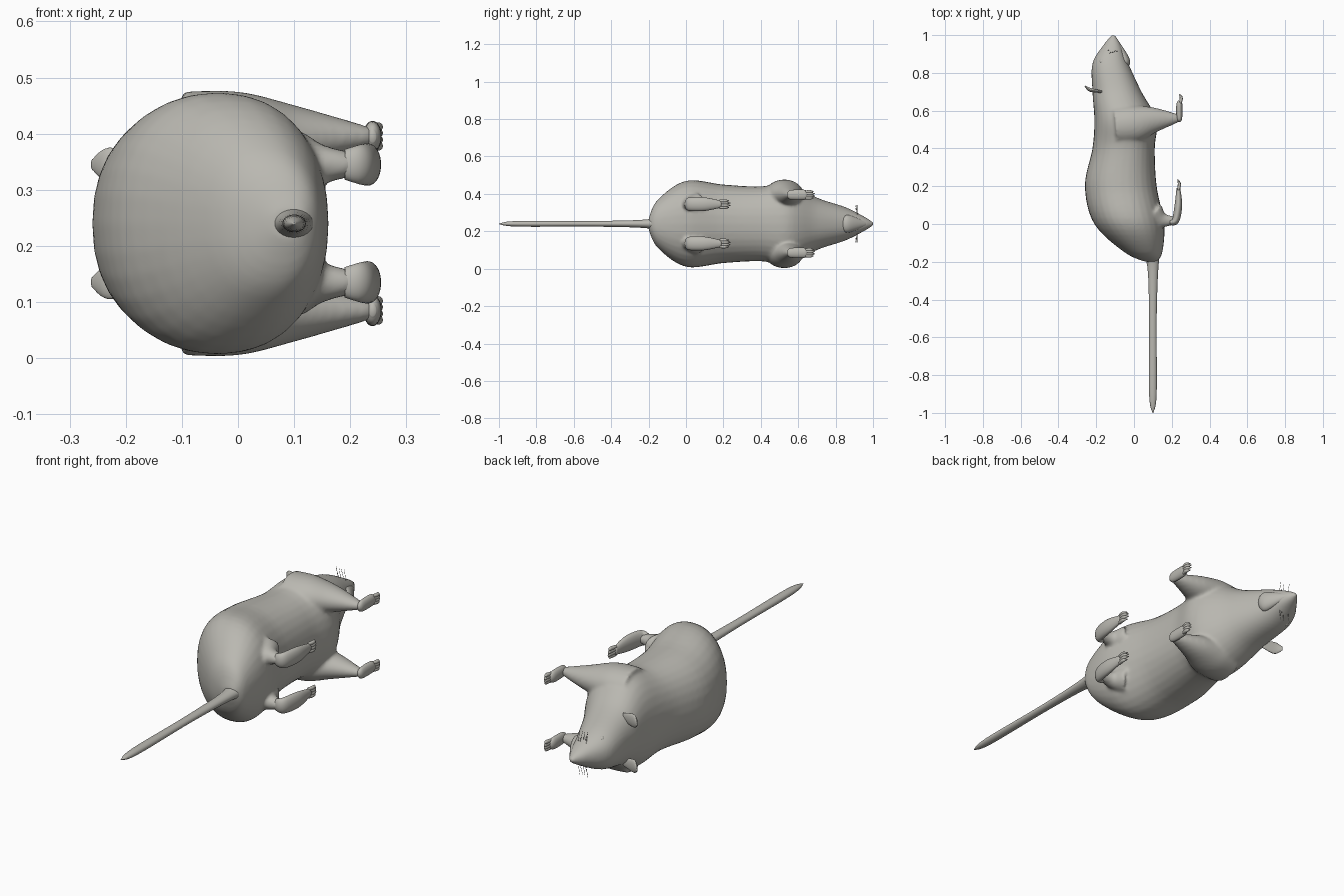
import bpy, bmesh, math
from mathutils import Vector

if "Cube" in bpy.data.objects:
    bpy.data.objects.remove(bpy.data.objects["Cube"])

MIDDLE = 0.24   # height of the animal's plane of symmetry, as it lies on its side
SIDES = 32

fur = bpy.data.materials.new("warm grey")
fur.use_nodes = True
fur.diffuse_color = (0.49, 0.48, 0.44, 1)
fur.node_tree.nodes["Principled BSDF"].inputs["Base Color"].default_value = fur.diffuse_color


def smooth_path(stations, steps=6):
    """Interpolate smoothly through a list of stations."""
    rows = [Vector(station) for station in stations]
    padded = [rows[0]] + rows + [rows[-1]]
    result = []
    for before, start, end, after in zip(padded, padded[1:], padded[2:], padded[3:]):
        leave, arrive = (end - before) / 2, (after - start) / 2
        for step in range(steps):
            t = step / steps
            blend = t * t * (3 - 2 * t)
            result.append(start.lerp(end, blend)
                          + leave * t * (1 - t) ** 2 - arrive * t * t * (1 - t))
    return result + [rows[-1]]


def skin_rings(bm, rings):
    """Join neighbouring rings of vertices and cap both ends."""
    for ring, following in zip(rings, rings[1:]):
        for k in range(SIDES):
            bm.faces.new((ring[k - 1], ring[k], following[k], following[k - 1]))
    bm.faces.new(rings[0])
    bm.faces.new(rings[-1])


def add_ring(bm, centre, across, height, power=2):
    """Rounded section spanning the across vector and the vertical."""
    ring = []
    for k in range(SIDES):
        angle = math.tau * k / SIDES
        c, s = (math.copysign(abs(f) ** (2 / power), f) for f in (math.cos(angle), math.sin(angle)))
        ring.append(bm.verts.new(centre + across * c + Vector((0, 0, height * s))))
    return ring


def limb(bm, stations, flat=1, offset=0):
    """Tapered tube along stations of x, y and radius, at a sideways offset."""
    path = smooth_path(stations)
    rings = []
    for i, (x, y, radius) in enumerate(path):
        ahead = path[min(i + 1, len(path) - 1)] - path[max(i - 1, 0)]
        across = Vector((ahead.y, -ahead.x, 0)).normalized() * radius
        rings.append(add_ring(bm, Vector((x, y, MIDDLE + offset)), across, radius * flat))
    skin_rings(bm, rings)


def finish(name, bm):
    """Turn the bmesh into a smooth object."""
    bmesh.ops.recalc_face_normals(bm, faces=bm.faces)
    mesh = bpy.data.meshes.new(name)
    bm.to_mesh(mesh)
    bm.free()
    mesh.materials.append(fur)
    mesh.shade_smooth()
    obj = bpy.data.objects.new(name, mesh)
    bpy.context.collection.objects.link(obj)
    return obj


def single_limb(name, stations, flat=1, offset=0):
    bm = bmesh.new()
    limb(bm, stations, flat, offset)
    finish(name, bm)


def paw(name, stations, flat, offset, reach):
    """Foot with four toes fanned over the width of its end."""
    bm = bmesh.new()
    limb(bm, stations, flat, offset)
    x, y, radius = stations[-1]
    for fan in (-1, -0.35, 0.35, 1):
        length = reach * (1 - fan * fan / 5)
        toe = [(x, y - radius, radius * 0.7), (x + radius / 2, y + length / 2, radius * 0.8),
               (x - radius / 2, y + length, radius / 8)]
        limb(bm, toe, offset=offset + fan * abs(offset) / offset * radius * flat)
    finish(name, bm)


# Torso and head: length position, back, belly, half width
torso = [(-0.2, 0.06, 0.12, 0.03), (-0.15, -0.05, 0.15, 0.13), (0, -0.21, 0.16, 0.23),
         (0.2, -0.26, 0.12, 0.21), (0.4, -0.22, 0.11, 0.2), (0.55, -0.21, 0.12, 0.22),
         (0.7, -0.22, 0.04, 0.14), (0.85, -0.22, -0.03, 0.09), (0.95, -0.16, -0.07, 0.04),
         (1, -0.12, -0.1, 0.01)]
bm = bmesh.new()
skin_rings(bm, [add_ring(bm, Vector(((back + belly) / 2, y, MIDDLE)),
                         Vector(((belly - back) / 2, 0, 0)), width, power=2.2)
                for y, back, belly, width in smooth_path(torso)])

# Shoulders and ankles, merged softly into the torso
for side in (1, -1):
    limb(bm, [(-0.1, 0.52, 0.1), (0, 0.53, 0.1), (0.1, 0.55, 0.07), (0.24, 0.56, 0.02)],
         flat=0.8, offset=side * 0.155)
    limb(bm, [(0.1, 0.05, 0.07), (0.15, 0.02, 0.04), (0.22, 0.02, 0.02)],
         flat=0.9, offset=side * 0.105)
body = finish("body", bm)
merge = body.modifiers.new("merge", 'REMESH')
merge.mode = 'VOXEL'
merge.voxel_size = 0.008
merge.use_smooth_shade = True
soften = body.modifiers.new("soften", 'SMOOTH')
soften.factor = 0.5
soften.iterations = 8

# Tail and the lower jaw that creases the mouth
single_limb("tail", [(0.09, -0.13, 0.06), (0.1, -0.22, 0.03), (0.1, -0.5, 0.02),
                     (0.1, -0.9, 0.02), (0.1, -1, 0.002)], flat=0.75)
single_limb("lower_jaw", [(-0.05, 0.83, 0.01), (-0.05, 0.86, 0.03), (-0.08, 0.95, 0.01),
                          (-0.09, 0.97, 0.002)], flat=1.6)

for side, label in ((1, "left"), (-1, "right")):
    paw(label + "_forefoot", [(0.24, 0.54, 0.006), (0.24, 0.56, 0.015), (0.24, 0.63, 0.016),
                              (0.245, 0.65, 0.01)], 1.7, side * 0.155, reach=0.04)
    paw(label + "_hind_foot", [(0.19, 0.01, 0.015), (0.22, 0.02, 0.02), (0.235, 0.1, 0.02),
                               (0.235, 0.19, 0.01)], 1.8, side * 0.105, reach=0.05)
    single_limb(label + "_ear", [(-0.17, 0.7, 0.006), (-0.23, 0.71, 0.01), (-0.26, 0.73, 0.003)],
                flat=3, offset=side * 0.105)

    # Closed eye bulging from the cheek
    bm = bmesh.new()
    bmesh.ops.create_uvsphere(bm, u_segments=20, v_segments=12, radius=0.014)
    bmesh.ops.translate(bm, verts=bm.verts, vec=(-0.17, 0.86, MIDDLE + side * 0.063))
    finish(label + "_eye", bm)

    # Whiskers spreading from the muzzle
    for i in range(5):
        curve = bpy.data.curves.new(label + "_whisker", 'CURVE')
        curve.dimensions = '3D'
        curve.bevel_depth = 0.0008
        line = curve.splines.new('POLY')
        line.points.add(1)
        x, y = -0.13 + i / 90, 0.92 - i % 3 / 200
        line.points[0].co = (x, y, MIDDLE + side * 0.04, 1)
        line.points[1].co = (x - 0.01, y - i % 2 / 90, MIDDLE + side * 0.1, 1)
        curve.materials.append(fur)
        bpy.context.collection.objects.link(bpy.data.objects.new(label + "_whisker", curve))
